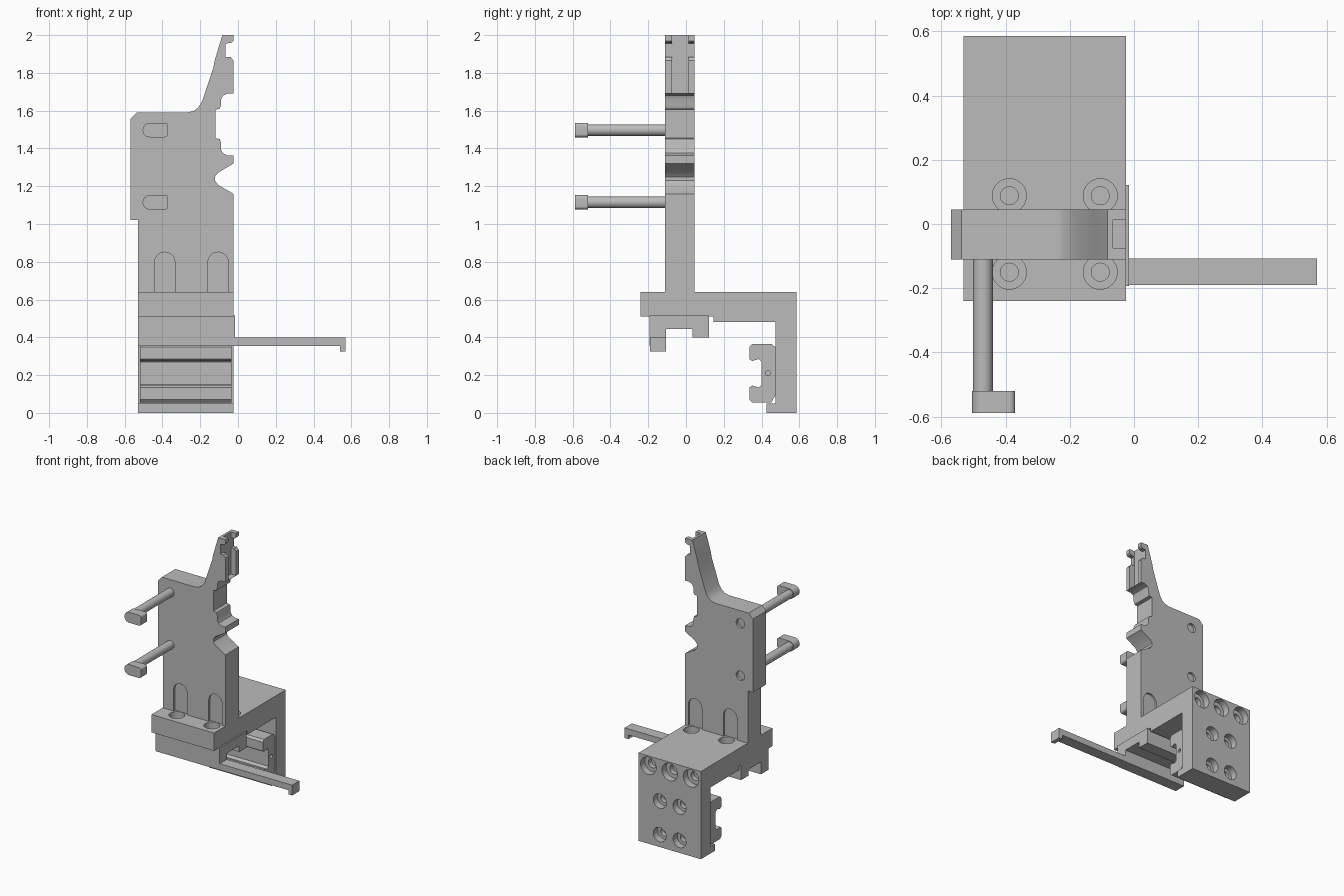
import bpy, bmesh, math
from mathutils import Matrix, Vector

cube = bpy.data.objects.get("Cube")
if cube:
    bpy.data.objects.remove(cube, do_unlink=True)

grey = bpy.data.materials.new("machined_grey")
grey.use_nodes = True
grey.diffuse_color = (0.5, 0.5, 0.5, 1)
grey.node_tree.nodes["Principled BSDF"].inputs["Base Color"].default_value = (0.5, 0.5, 0.5, 1)


def finish(name, bm):
    bmesh.ops.recalc_face_normals(bm, faces=bm.faces)
    mesh = bpy.data.meshes.new(name)
    bm.to_mesh(mesh)
    bm.free()
    mesh.materials.append(grey)
    obj = bpy.data.objects.new(name, mesh)
    bpy.context.collection.objects.link(obj)
    return obj


def extrude(name, points, axis, start, end):
    """Extrude an outline: (x, z) points along y, or (y, z) points along x."""
    bm = bmesh.new()
    along_y = axis == "y"
    verts = [bm.verts.new((u, start, v) if along_y else (start, u, v)) for u, v in points]
    face = bm.faces.new(verts)
    new = bmesh.ops.extrude_face_region(bm, geom=[face])["geom"]
    shift = Vector((0, end - start, 0) if along_y else (end - start, 0, 0))
    bmesh.ops.translate(bm, vec=shift, verts=[g for g in new if isinstance(g, bmesh.types.BMVert)])
    return finish(name, bm)


def box(name, x0, x1, y0, y1, z0, z1):
    return extrude(name, [(x0, z0), (x1, z0), (x1, z1), (x0, z1)], "y", y0, y1)


def cylinder(name, center, radius, length, axis):
    bm = bmesh.new()
    turn = {"x": Matrix.Rotation(math.pi / 2, 4, "Y"),
            "y": Matrix.Rotation(math.pi / 2, 4, "X"),
            "z": Matrix.Identity(4)}[axis]
    bmesh.ops.create_cone(bm, cap_ends=True, segments=32, radius1=radius, radius2=radius,
                          depth=length, matrix=Matrix.Translation(center) @ turn)
    return finish(name, bm)


def arc(cx, cz, r, a0, a1, steps=12):
    angles = [math.radians(a0 + (a1 - a0) * i / steps) for i in range(steps + 1)]
    return [(cx + r * math.cos(a), cz + r * math.sin(a)) for a in angles]


def cut(obj, cutters):
    """Subtract the cutters for good and remove them."""
    for cutter in cutters:
        mod = obj.modifiers.new("cut", "BOOLEAN")
        mod.operation = "DIFFERENCE"
        mod.solver = "EXACT"
        mod.object = cutter
    bpy.context.view_layer.update()
    graph = bpy.context.evaluated_depsgraph_get()
    mesh = bpy.data.meshes.new_from_object(obj.evaluated_get(graph))
    obj.modifiers.clear()
    obj.data = mesh
    for cutter in cutters:
        bpy.data.objects.remove(cutter, do_unlink=True)


LEFT, RIGHT = -0.53, -0.025
FRONT, BACK = -0.11, 0.045
ROD_X, ROD_Z = -0.47, (1.497, 1.115)
BOLT_X = (-0.388, -0.105)

# Upright plate with stepped, notched edge
upright = extrude("upright_plate", [
    (LEFT, 0.635), (LEFT, 1.02), (-0.57, 1.02), (-0.57, 1.555), (-0.537, 1.59),
    (-0.27, 1.59), (-0.235, 1.598), (-0.21, 1.617), (-0.19, 1.65), (-0.13, 1.83),
    (-0.125, 1.86), (-0.083, 2.0), (RIGHT, 2.0), (RIGHT, 1.97), (-0.035, 1.96),
    (-0.065, 1.955), (-0.065, 1.885), (-0.04, 1.885), (RIGHT, 1.865), (RIGHT, 1.69),
    (-0.055, 1.69), (-0.08, 1.68), (-0.09, 1.66), (-0.09, 1.63), (-0.097, 1.61),
    (-0.12, 1.605), (-0.12, 1.455), (-0.097, 1.45), (-0.09, 1.43), (-0.09, 1.395),
    (-0.08, 1.375), (-0.055, 1.363), (RIGHT, 1.363), (RIGHT, 1.32), (-0.105, 1.272),
    (-0.122, 1.25), (-0.122, 1.23), (-0.105, 1.207), (RIGHT, 1.16), (RIGHT, 0.635)],
    "y", FRONT, BACK)
cutters = [box("tip_channel", -0.066, 0.05, -0.075, 0.012, 1.692, 2.1)]
for x in BOLT_X:
    outline = [(x - 0.054, 0.6), (x + 0.054, 0.6)] + arc(x, 0.797, 0.054, 0, 180)
    cutters.append(extrude("front_clearance", outline, "y", FRONT - 0.05, FRONT + 0.016))
    cutters.append(extrude("back_clearance", outline, "y", BACK - 0.013, BACK + 0.05))
for z in ROD_Z:
    cutters.append(cylinder("rod_hole", (ROD_X, BACK, z), 0.034, 0.04, "y"))
cut(upright, cutters)

# Angle bracket: shelf, rear wall and foot in one profile
bracket = extrude("angle_bracket", [
    (-0.24, 0.51), (0.145, 0.51), (0.145, 0.482), (0.475, 0.482), (0.475, 0.05),
    (0.425, 0.05), (0.425, 0), (0.585, 0), (0.585, 0.64), (-0.24, 0.64)], "x", LEFT, RIGHT)
cutters = []
for x in BOLT_X:
    for y in (-0.15, 0.088):
        cutters.append(cylinder("counterbore", (x, y, 0.64), 0.053, 0.12, "z"))
        cutters.append(cylinder("bolt_hole", (x, y, 0.6), 0.028, 0.14, "z"))
wall_holes = [(x, 0.568, 0.063) for x in (-0.45, -0.278, -0.106)]
wall_holes += [(x, z, 0.052) for x in (-0.357, -0.198) for z in (0.335, 0.09)]
for x, z, r in wall_holes:
    cutters.append(cylinder("counterbore", (x, 0.585, z), r, 0.1, "y"))
    cutters.append(cylinder("bolt_hole", (x, 0.56, z), r * 0.55, 0.12, "y"))
cut(bracket, cutters)

# Saddle under the shelf with a shallow channel
saddle = extrude("saddle_block", [
    (-0.193, 0.515), (-0.193, 0.355), (-0.107, 0.355), (-0.107, 0.445), (0.035, 0.445),
    (0.035, 0.40), (0.122, 0.40), (0.122, 0.515)], "x", LEFT, -0.015)

# Side arm with down-turned tip
arm = extrude("side_arm", [
    (-0.1, 0.355), (0.54, 0.355), (0.54, 0.325), (0.57, 0.325), (0.57, 0.40), (-0.1, 0.40)],
    "y", -0.19, -0.107)

# Grooved rail on the inner wall
rail = extrude("grooved_rail", [
    (0.477, 0.10), (0.477, 0.345), (0.452, 0.365), (0.35, 0.365), (0.336, 0.35),
    (0.336, 0.285), (0.35, 0.275), (0.385, 0.285), (0.40, 0.27), (0.40, 0.15),
    (0.385, 0.135), (0.35, 0.145), (0.336, 0.135), (0.336, 0.07), (0.35, 0.055),
    (0.452, 0.055)], "x", -0.52, -0.035)
cut(rail, [cylinder("rail_hole", (-0.035, 0.434, 0.21), 0.013, 0.2, "x")])

# Clamp rods with one-sided heads
for label, z in zip(("upper", "lower"), ROD_Z):
    cylinder(label + "_rod", (ROD_X, -0.25, z), 0.031, 0.56, "y")
    outline = arc(-0.467, z, 0.038, 90, 270) + arc(-0.387, z - 0.021, 0.017, -90, 0, 5)
    outline += arc(-0.387, z + 0.021, 0.017, 0, 90, 5)
    extrude(label + "_rod_head", outline, "y", -0.588, -0.52)

# Smooth the round surfaces and keep hard edges
bpy.ops.object.select_all(action="DESELECT")
for obj in bpy.context.collection.objects:
    if obj.type == "MESH" and obj.data.materials and obj.data.materials[0] == grey:
        obj.select_set(True)
        bpy.context.view_layer.objects.active = obj
bpy.ops.object.shade_smooth_by_angle(angle=math.radians(30))
